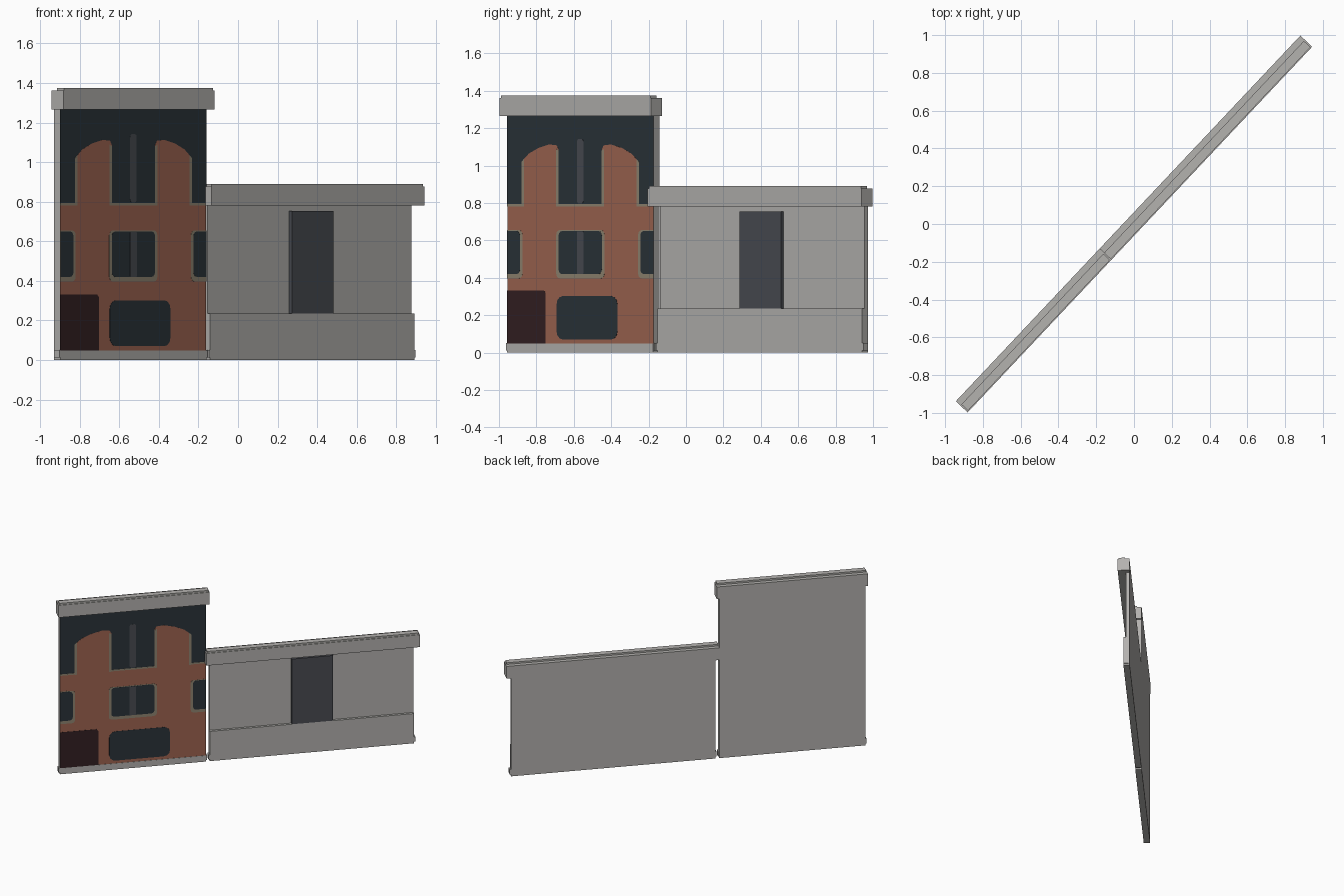
import bpy, bmesh, math

if "Cube" in bpy.data.objects:
    bpy.data.objects.remove(bpy.data.objects["Cube"])

# The wall runs diagonally: s = along wall, t = outwards from wall, z = up
ANGLE = math.atan2(0.728, 0.686)
BACK = -0.043


def material(name, rgb):
    m = bpy.data.materials.new(name)
    m.diffuse_color = (*rgb, 1)
    m.use_nodes = True
    m.node_tree.nodes["Principled BSDF"].inputs["Base Color"].default_value = m.diffuse_color
    return m


GREY = material("stone_grey", (0.456, 0.445, 0.43))
BRICK = material("brick_red", (0.345, 0.13, 0.083))
GLASS = material("dark_glass", (0.024, 0.034, 0.042))
SLATE = material("slate_panel", (0.068, 0.073, 0.086))
DOOR = material("dark_door", (0.034, 0.0145, 0.016))
TRIM = material("beige_trim", (0.28, 0.235, 0.165))


def prism(name, outline, t0, t1, mat):
    """Extrude an (s, z) outline from depth t0 to t1."""
    bm = bmesh.new()
    back = [bm.verts.new((s, -t0, z)) for s, z in outline]
    front = [bm.verts.new((s, -t1, z)) for s, z in outline]
    bm.faces.new(back)
    bm.faces.new(front)
    n = len(outline)
    for i in range(n):
        j = (i + 1) % n
        bm.faces.new((back[i], back[j], front[j], front[i]))
    bmesh.ops.recalc_face_normals(bm, faces=bm.faces)
    me = bpy.data.meshes.new(name)
    bm.to_mesh(me)
    bm.free()
    me.materials.append(mat)
    ob = bpy.data.objects.new(name, me)
    ob.rotation_euler.z = ANGLE
    bpy.context.collection.objects.link(ob)
    return ob


def box(name, s0, s1, z0, z1, t0, t1, mat):
    return prism(name, [(s0, z0), (s1, z0), (s1, z1), (s0, z1)], t0, t1, mat)


def cornice(name, s0, s1, z0, z1):
    box(name, s0, s1, z0, z1, BACK, 0.043, GREY)
    box(name + "_lip", s0 + 0.008, s1 - 0.008, z1, z1 + 0.013, -0.01, 0.038, GREY)


def end_feet(name, s0, s1):
    for side, a, b in (("left", s0 - 0.009, s0), ("right", s1, s1 + 0.009)):
        box(f"{name}_foot_{side}", a, b, 0.012, 0.05, -0.035, 0.003, GREY)


# Tall house: wall, brick front, plinth, cornice
S0, S1 = -1.311, -0.237
W = S1 - S0
box("tall_wall", S0, S1, 0, 1.27, BACK, 0.0, GREY)
box("brick_front", S0, S1, 0.048, 1.265, 0.0, 0.002, BRICK)
box("tall_plinth", S0, S1, 0, 0.048, 0.0, 0.004, GREY)
cornice("tall_cornice", -1.33, -0.218, 1.265, 1.362)
end_feet("tall", S0, S1)

# Low annexe: wall, base, raised panel, cornice
box("low_wall", -0.208, 1.296, 0, 0.79, BACK, -0.017, GREY)
box("low_base", -0.208, 1.296, 0, 0.236, -0.017, 0.003, GREY)
box("slate_door_panel", 0.395, 0.70, 0.236, 0.754, -0.017, 0.003, SLATE)
cornice("low_cornice", -0.2425, 1.33, 0.78, 0.877)
end_feet("low", -0.208, 1.296)


def plate(name, pts, t, mat, mirror=False):
    """Thin painted plate; points measured from the left edge of the brick front."""
    clean = []
    for w, z in pts:
        p = (min(max(W - w if mirror else w, 0), W) + S0, z)
        if not clean or math.dist(p, clean[-1]) > 1e-4:
            clean.append(p)
    if math.dist(clean[0], clean[-1]) < 1e-4:
        clean.pop()
    prism(name, clean, 0.001, t, mat)


def rounded(w0, w1, z0, z1, r=0.025, steps=3):
    pts = []
    for q, (cx, cz) in enumerate(((w1 - r, z1 - r), (w0 + r, z1 - r),
                                  (w0 + r, z0 + r), (w1 - r, z0 + r))):
        for k in range(steps + 1):
            a = math.pi / 2 * (q + k / steps)
            pts.append((cx + r * math.cos(a), cz + r * math.sin(a)))
    return pts


# Top storey: dark field, arched brick piers with beige sides
plate("top_dark_field", [(0, 0.79), (W, 0.79), (W, 1.265), (0, 1.265)], 0.0030, GLASS)
pier = [(0.106, 0.78), (0.378, 0.78), (0.378, 1.085), (0.365, 1.108), (0.31, 1.113),
        (0.23, 1.094), (0.16, 1.064), (0.106, 1.02)]
for side, flip in (("left", False), ("right", True)):
    plate(f"pier_{side}", pier, 0.0038, BRICK, flip)
    plate(f"pier_outer_trim_{side}",
          [(0.106, 0.78), (0.124, 0.78), (0.124, 1.035), (0.106, 1.02)], 0.0043, TRIM, flip)
    plate(f"pier_inner_trim_{side}",
          [(0.36, 0.78), (0.378, 0.78), (0.378, 1.08), (0.36, 1.09)], 0.0043, TRIM, flip)
    plate(f"top_sill_{side}", [(0, 0.782), (0.124, 0.782), (0.124, 0.794), (0, 0.794)],
          0.0043, TRIM, flip)
    # Middle storey side windows
    plate(f"side_window_trim_{side}", rounded(-0.2, 0.112, 0.397, 0.655), 0.0030, TRIM, flip)
    plate(f"side_window_{side}", rounded(-0.2, 0.095, 0.42, 0.65), 0.0038, GLASS, flip)

plate("top_sill_middle", rounded(0.362, W - 0.362, 0.782, 0.794, 0.004), 0.0043, TRIM)
plate("top_window_bar", rounded(0.513, 0.561, 0.797, 1.142, 0.015), 0.0038, SLATE)

# Middle storey centre window
plate("middle_window_trim", rounded(0.36, W - 0.36, 0.397, 0.655), 0.0030, TRIM)
plate("middle_window", rounded(0.378, W - 0.378, 0.42, 0.65), 0.0038, GLASS)
plate("middle_window_bar", rounded(0.513, 0.561, 0.42, 0.648, 0.005), 0.0044, SLATE)

# Ground floor door and wide window
plate("house_door", [(0, 0.048), (0.282, 0.048), (0.282, 0.318), (0.27, 0.332), (0, 0.332)],
      0.0035, DOOR)
plate("shop_window", rounded(0.363, 0.81, 0.07, 0.302, 0.045), 0.0035, GLASS)
